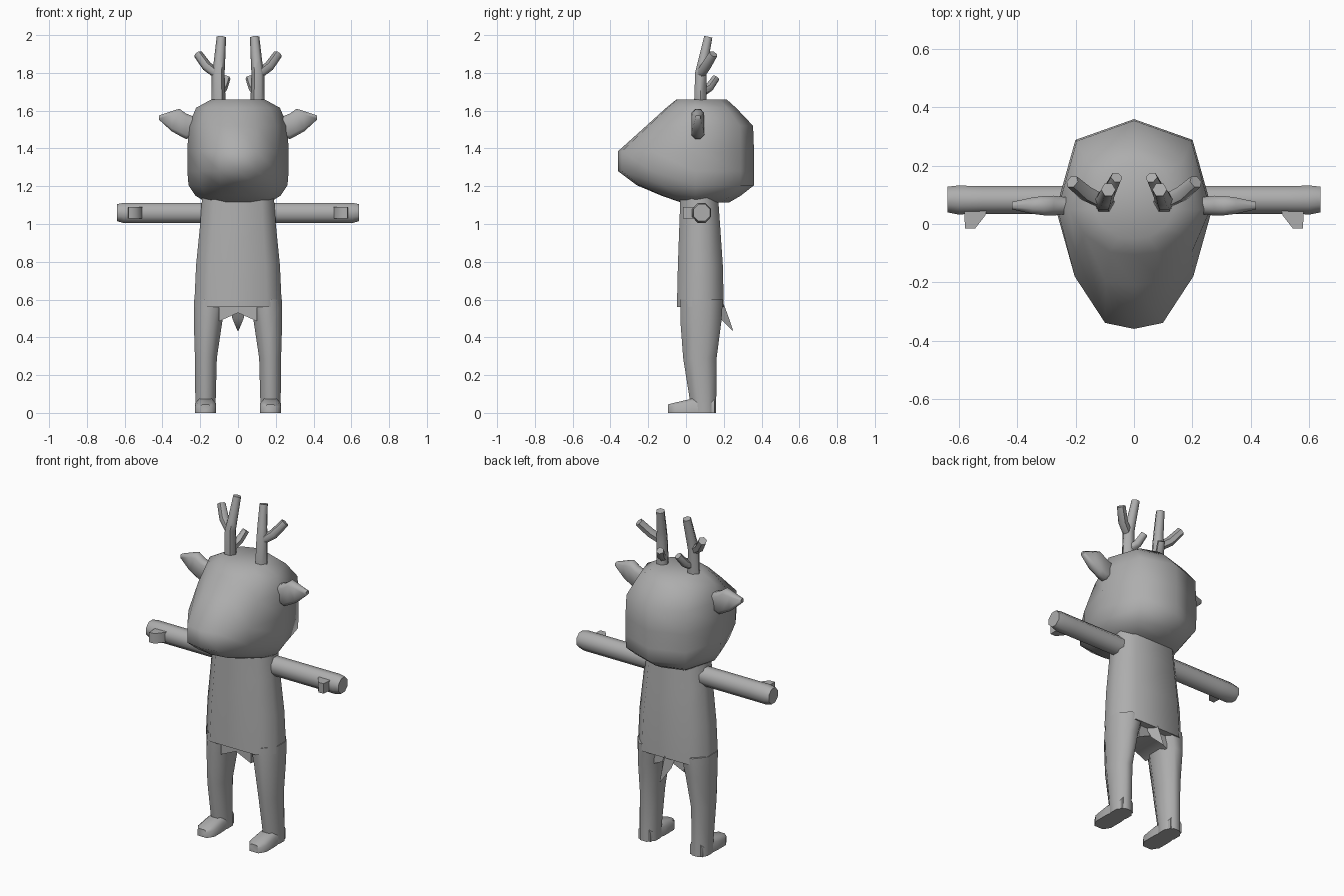
import bpy, bmesh, math
from mathutils import Vector

if "Cube" in bpy.data.objects:
    bpy.data.objects.remove(bpy.data.objects["Cube"])

grey = bpy.data.materials.new("plain_grey")
grey.diffuse_color = (0.42, 0.42, 0.42, 1)
grey.use_nodes = True
grey.node_tree.nodes["Principled BSDF"].inputs["Base Color"].default_value = grey.diffuse_color


def loft(name, rings, mirror=False, angle=60):
    """Skin a list of equal-length point rings and cap both ends."""
    bm = bmesh.new()
    loops = [[bm.verts.new(p) for p in r] for r in rings]
    n = len(loops[0])
    for a, b in zip(loops, loops[1:]):
        for i in range(n):
            j = (i + 1) % n
            bm.faces.new((a[i], a[j], b[j], b[i]))
    bm.faces.new(loops[0])
    bm.faces.new(loops[-1])
    bmesh.ops.recalc_face_normals(bm, faces=bm.faces)
    me = bpy.data.meshes.new(name)
    bm.to_mesh(me)
    bm.free()
    me.materials.append(grey)
    ob = bpy.data.objects.new(name, me)
    bpy.context.collection.objects.link(ob)
    bpy.ops.object.select_all(action='DESELECT')
    ob.select_set(True)
    bpy.context.view_layer.objects.active = ob
    bpy.ops.object.shade_smooth_by_angle(angle=math.radians(angle))
    if mirror:
        ob.modifiers.new("mirror", 'MIRROR').use_mirror_merge = False
    return ob


def octagon(x0, x1, y0, y1, z, cx=0.3, cy=0.3):
    """Bevelled rectangle in the ground plane at height z."""
    dx, dy = (x1 - x0) * cx, (y1 - y0) * cy
    return [(x0 + dx, y0, z), (x1 - dx, y0, z), (x1, y0 + dy, z), (x1, y1 - dy, z),
            (x1 - dx, y1, z), (x0 + dx, y1, z), (x0, y1 - dy, z), (x0, y0 + dy, z)]


def tube(name, path, sides=6):
    """Tapered rod through (point, radius) pairs, mirrored to the other side."""
    rings = []
    for i, (p, r) in enumerate(path):
        a, b = path[max(i - 1, 0)][0], path[min(i + 1, len(path) - 1)][0]
        d = (Vector(b) - Vector(a)).normalized()
        u = d.cross(Vector((0, 1, 0))).normalized()
        v = d.cross(u)
        rings.append([Vector(p) + r * (math.cos(t) * u + math.sin(t) * v)
                      for t in (2 * math.pi * k / sides for k in range(sides))])
    return loft(name, rings, True)


# Head: egg-shaped sections with a snout, given as height, front, back, half width
half = [(0, 1), (0.75, 0.77), (1, 0), (0.76, -0.56), (0.37, -0.95), (0, -1)]
outline = half + [(-x, y) for x, y in half[-2:0:-1]]
head = []
for z, front, back, w in [(1.115, -0.03, 0.23, 0.17), (1.15, -0.13, 0.29, 0.225),
                          (1.205, -0.26, 0.36, 0.262), (1.28, -0.36, 0.36, 0.268),
                          (1.385, -0.36, 0.36, 0.268), (1.52, -0.21, 0.355, 0.262),
                          (1.615, -0.105, 0.265, 0.222), (1.66, -0.05, 0.215, 0.14)]:
    head.append([(x * w, 0.05 + y * (back - 0.05 if y > 0 else 0.05 - front), z)
                 for x, y in outline])
loft("head", head)

# Torso with a straight hem front and back
loft("torso", [octagon(-0.232, 0.232, -0.048, 0.2, 0.56, 0.17),
               octagon(-0.222, 0.222, -0.043, 0.195, 0.78, 0.17),
               octagon(-0.2, 0.2, -0.035, 0.18, 1.0, 0.17),
               octagon(-0.19, 0.19, -0.03, 0.17, 1.14, 0.17)])

# Arched underside between the legs
loft("crotch", [[(x, y, 0.6), (x, y, z)][::1] + [(x, 0.16, z), (x, 0.16, 0.6)]
                for x, z, y in [(-0.1, 0.485, -0.02), (0, 0.53, -0.02), (0.1, 0.485, -0.02)]])

# Legs
loft("leg", [octagon(0.118, 0.226, 0.03, 0.16, 0.0),
             octagon(0.118, 0.226, 0.02, 0.16, 0.07),
             octagon(0.112, 0.228, -0.015, 0.162, 0.29),
             octagon(0.082, 0.234, -0.03, 0.188, 0.49),
             octagon(0.05, 0.234, -0.03, 0.195, 0.6)], True)

# Feet: sections from heel to toe
loft("foot", [[(0.172 - w, y, 0), (0.172 + w, y, 0), (0.172 + w, y, h * 0.7),
               (0.172 + w * 0.6, y, h), (0.172 - w * 0.6, y, h), (0.172 - w, y, h * 0.7)]
              for y, w, h in [(0.15, 0.04, 0.08), (0.03, 0.055, 0.075),
                              (-0.055, 0.055, 0.055), (-0.095, 0.03, 0.045)]], True)


# Arms with blunt hands
def arm_ring(x, y0, y1, z0, z1):
    return [(x, a, b) for a, b, _ in octagon(y0, y1, z0, z1, 0)]


loft("arm", [arm_ring(0.15, 0.035, 0.13, 1.005, 1.112),
             arm_ring(0.52, 0.035, 0.13, 1.005, 1.112),
             arm_ring(0.605, 0.033, 0.132, 1.005, 1.112),
             arm_ring(0.64, 0.04, 0.128, 1.015, 1.105)], True)

# Thumbs
loft("thumb", [[(x0, y, 1.03), (x1, y, 1.03), (x1, y, 1.09), (x0, y, 1.09)]
               for y, x0, x1 in [(0.07, 0.5, 0.58), (0.03, 0.51, 0.582),
                                 (-0.015, 0.545, 0.58)]], True)

# Ears: leaf-shaped, sections from root to tip
ear = []
for x, z0, z1, d in [(0.225, 1.465, 1.565, 0.028), (0.275, 1.45, 1.585, 0.034),
                     (0.31, 1.468, 1.61, 0.033), (0.35, 1.49, 1.598, 0.028),
                     (0.418, 1.552, 1.575, 0.013)]:
    ear.append([(x, a, b) for a, b, _ in octagon(0.063 - d, 0.063 + d, z0, z1, 0, 0.3, 0.15)])
loft("ear", ear, True)

# Antlers: main stem, outer branch, rear branch
tube("antler_stem", [((0.103, 0.075, 1.62), 0.038), ((0.105, 0.078, 1.8), 0.034),
                     ((0.098, 0.09, 1.86), 0.03), ((0.088, 0.118, 1.99), 0.025)])
tube("antler_outer_branch", [((0.105, 0.075, 1.79), 0.025), ((0.165, 0.105, 1.835), 0.027),
                             ((0.212, 0.145, 1.9), 0.024)])
tube("antler_rear_branch", [((0.1, 0.075, 1.69), 0.024), ((0.078, 0.125, 1.725), 0.024),
                            ((0.06, 0.16, 1.775), 0.021)])

# Tail: small pointed wedge
loft("tail", [[(-w, y0, z), (w, y0, z), (0, y1, z)]
              for z, w, y0, y1 in [(0.575, 0.045, 0.15, 0.2), (0.5, 0.03, 0.18, 0.228),
                                   (0.435, 0.003, 0.245, 0.25)]])
